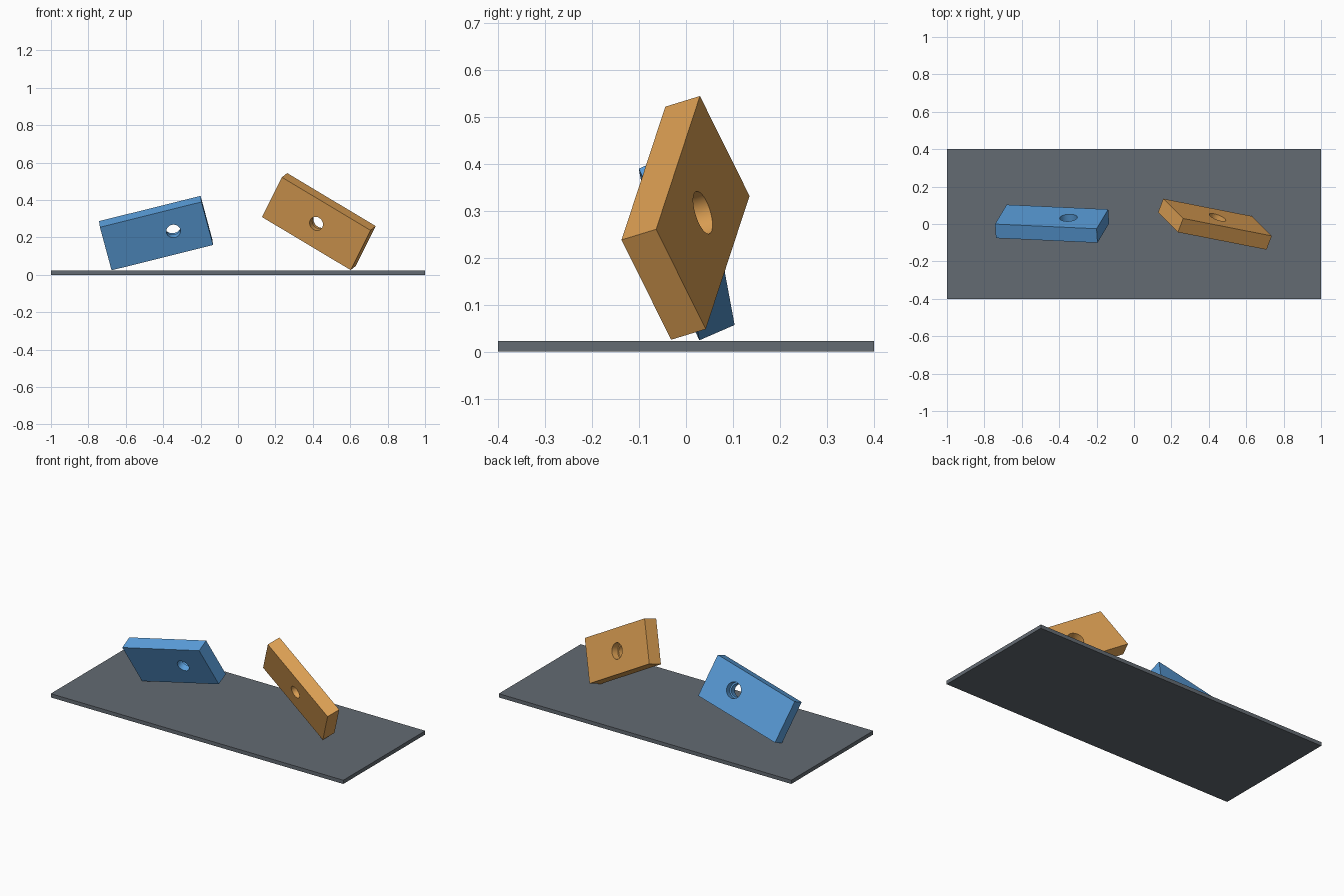
import bpy, math
from mathutils import Vector, Matrix

if "Cube" in bpy.data.objects:
    bpy.data.objects.remove(bpy.data.objects["Cube"])


def material(name, srgb):
    m = bpy.data.materials.new(name)
    lin = [c / 12.92 if c <= 0.04045 else ((c + 0.055) / 1.055) ** 2.4 for c in srgb]
    m.diffuse_color = (*lin, 1)
    m.use_nodes = True
    m.node_tree.nodes["Principled BSDF"].inputs["Base Color"].default_value = m.diffuse_color
    return m


def box(name, size, mat):
    bpy.ops.mesh.primitive_cube_add(size=1)
    ob = bpy.context.object
    ob.name = name
    ob.data.transform(Matrix.Diagonal((*size, 1)))
    ob.data.materials.append(mat)
    return ob


def cut_round(ob, x, z, radius, y0, y1):
    """Cut a round bore through the block along its local y axis."""
    bpy.ops.mesh.primitive_cylinder_add(vertices=48, radius=radius, depth=y1 - y0)
    cutter = bpy.context.object
    cutter.data.transform(Matrix.Translation((x, (y0 + y1) / 2, z)) @ Matrix.Rotation(math.pi / 2, 4, 'X'))
    cutter.hide_render = True
    bpy.context.view_layer.objects.active = ob
    mod = ob.modifiers.new("bore", 'BOOLEAN')
    mod.operation = 'DIFFERENCE'
    mod.solver = 'EXACT'
    mod.object = cutter
    bpy.ops.object.modifier_apply(modifier=mod.name)
    bpy.data.objects.remove(cutter, do_unlink=True)


def bored_block(name, mat, centre, along, up, hole):
    """Plate with a stepped hole, wider at the back, posed by its long and short edges."""
    size = (0.56, 0.082, 0.26)
    ob = box(name, size, mat)
    half = size[1] / 2
    cut_round(ob, *hole, 0.038, -half - 0.05, half + 0.05)
    cut_round(ob, *hole, 0.047, 0.0, half + 0.05)
    x = Vector(along).normalized()
    y = Vector(up).cross(x).normalized()
    z = x.cross(y)
    pose = Matrix((x, y, z)).transposed().to_4x4()
    ob.matrix_world = Matrix.Translation(centre) @ pose
    bpy.ops.object.select_all(action='DESELECT')
    ob.select_set(True)
    bpy.context.view_layer.objects.active = ob
    bpy.ops.object.shade_smooth_by_angle(angle=math.radians(30))
    return ob


blue = material("blue", (0.36, 0.63, 0.87))
orange = material("orange", (0.87, 0.63, 0.33))
slate = material("slate grey", (0.39, 0.42, 0.45))

# Thin ground plate
plate = box("base_plate", (2.0, 0.8, 0.023), slate)
plate.location.z = 0.0115

# Two tilted blocks resting on a corner
bored_block("blue_block", blue, (-0.438, 0.0015, 0.223),
            (0.542, -0.025, 0.135), (-0.065, -0.103, 0.228), (0.094, 0.004))
bored_block("orange_block", orange, (0.4325, -0.001, 0.2845),
            (0.473, -0.093, -0.283), (0.107, -0.105, 0.21), (0.0, 0.0))
